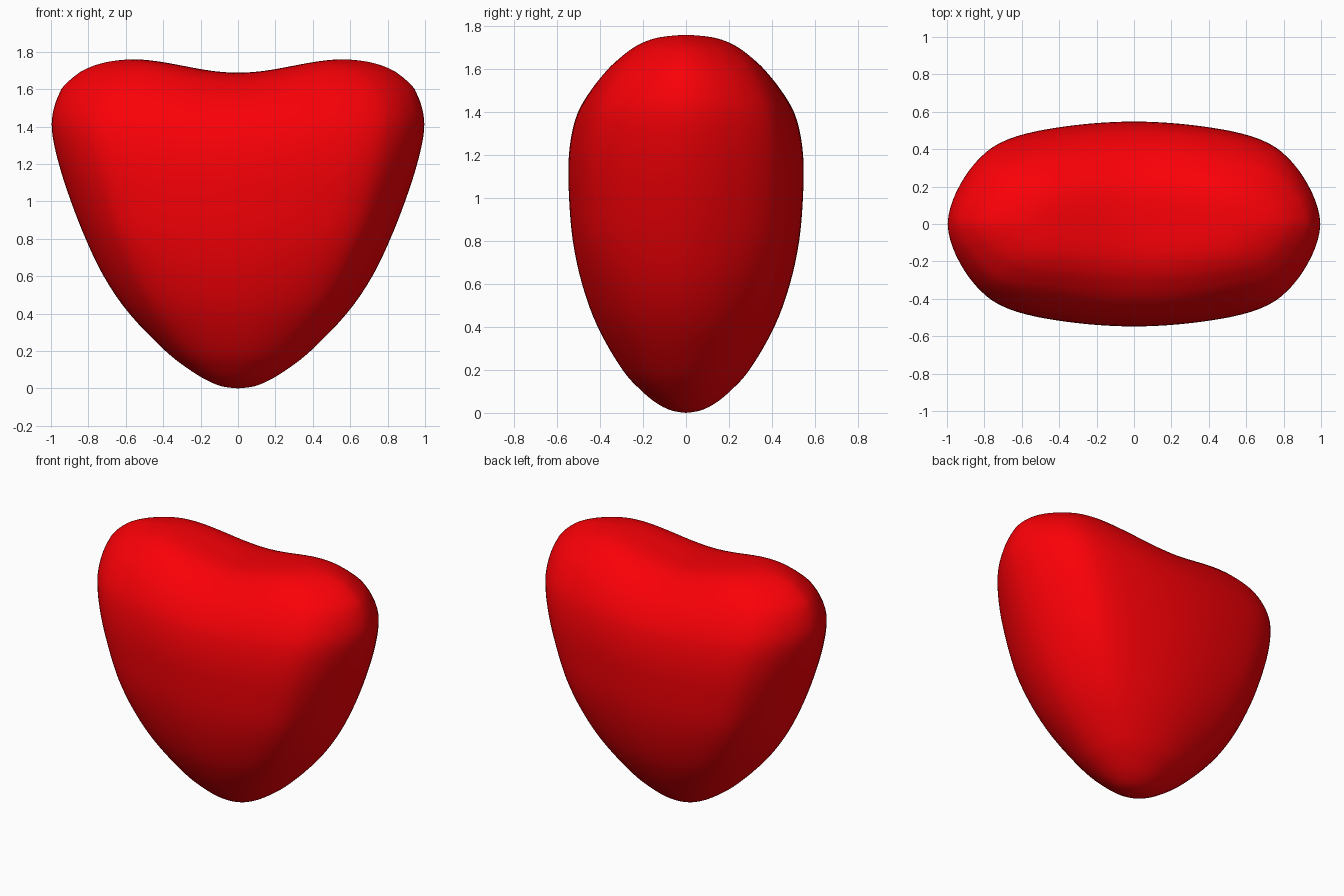
import bpy, bmesh, math

if "Cube" in bpy.data.objects:
    bpy.data.objects.remove(bpy.data.objects["Cube"])

# Key cross-sections: height, half width (x), half depth (y)
KEYS = [
    (0.0, 0.0, 0.0), (0.012, 0.09, 0.07), (0.05, 0.18, 0.145), (0.11, 0.275, 0.215),
    (0.2, 0.39, 0.297), (0.4, 0.585, 0.413), (0.6, 0.722, 0.485), (0.8, 0.818, 0.528),
    (1.0, 0.897, 0.545), (1.2, 0.962, 0.547), (1.38, 1.0, 0.518), (1.5, 0.988, 0.465),
    (1.6, 0.945, 0.395), (1.68, 0.86, 0.307), (1.72, 0.785, 0.245), (1.745, 0.70, 0.18),
    (1.757, 0.61, 0.1), (1.76, 0.54, 0.0),
]
# One quarter of the plan outline at unit size: bowed front, rounded corner
PLAN = [(1, 0), (0.97, 0.25), (0.93, 0.41), (0.885, 0.55), (0.82, 0.69),
        (0.74, 0.80), (0.6, 0.888), (0.4, 0.95), (0.2, 0.987), (0, 1)]


def spline(a, b, c, d, t):
    return 0.5 * (2 * b + (c - a) * t + (2 * a - 5 * b + 4 * c - d) * t * t
                  + (3 * b - a - 3 * c + d) * t ** 3)


def smooth(keys, before, after, steps):
    pts = [before] + keys + [after]
    out = []
    for i in range(len(keys) - 1):
        for s in range(steps):
            out.append(tuple(spline(*v, s / steps) for v in zip(*pts[i:i + 4])))
    return out + [keys[-1]]


quarter = smooth(PLAN, (0.97, -0.25), (-0.2, 0.987), 3)
half = quarter + [(-x, y) for x, y in quarter[-2::-1]]
plan = half + [(x, -y) for x, y in half[-2:0:-1]]

# Heart body: rounded-box sections, with a soft dip pressed into the top
bm = bmesh.new()
loops = []
for z, w, d in smooth(KEYS, KEYS[0], KEYS[-1], 4):
    box = min(1, max(0, z / 0.8))
    dip = 0.072 * min(1, max(0, (z - 1.0) / 0.76)) ** 2
    loop = []
    for u, v in plan:
        a = math.atan2(v, u)
        x = w * (u * box + math.cos(a) * (1 - box))
        y = d * (v * box + math.sin(a) * (1 - box))
        f = 0.5 * (1 + math.cos(math.pi * min(1, abs(x) / 0.58)))
        loop.append(bm.verts.new((x, y, max(0, z) - dip * f)))
    loops.append(loop)
for lo, hi in zip(loops, loops[1:]):
    for k in range(len(plan)):
        n = (k + 1) % len(plan)
        bm.faces.new((lo[k], lo[n], hi[n], hi[k]))
bmesh.ops.remove_doubles(bm, verts=bm.verts, dist=0.0005)

# Even out the remaining ripples
for _ in range(4):
    bmesh.ops.smooth_vert(bm, verts=[v for v in bm.verts if 0.03 < v.co.z < 1.6],
                          factor=0.4, use_axis_x=True, use_axis_y=True, use_axis_z=True)
bmesh.ops.recalc_face_normals(bm, faces=bm.faces)
for face in bm.faces:
    face.smooth = True
mesh = bpy.data.meshes.new("heart")
bm.to_mesh(mesh)
bm.free()
heart = bpy.data.objects.new("heart", mesh)
bpy.context.collection.objects.link(heart)

# Red colour
red = bpy.data.materials.new("red")
red.diffuse_color = (0.95, 0.0, 0.002, 1)
red.use_nodes = True
red.node_tree.nodes["Principled BSDF"].inputs["Base Color"].default_value = red.diffuse_color
mesh.materials.append(red)
